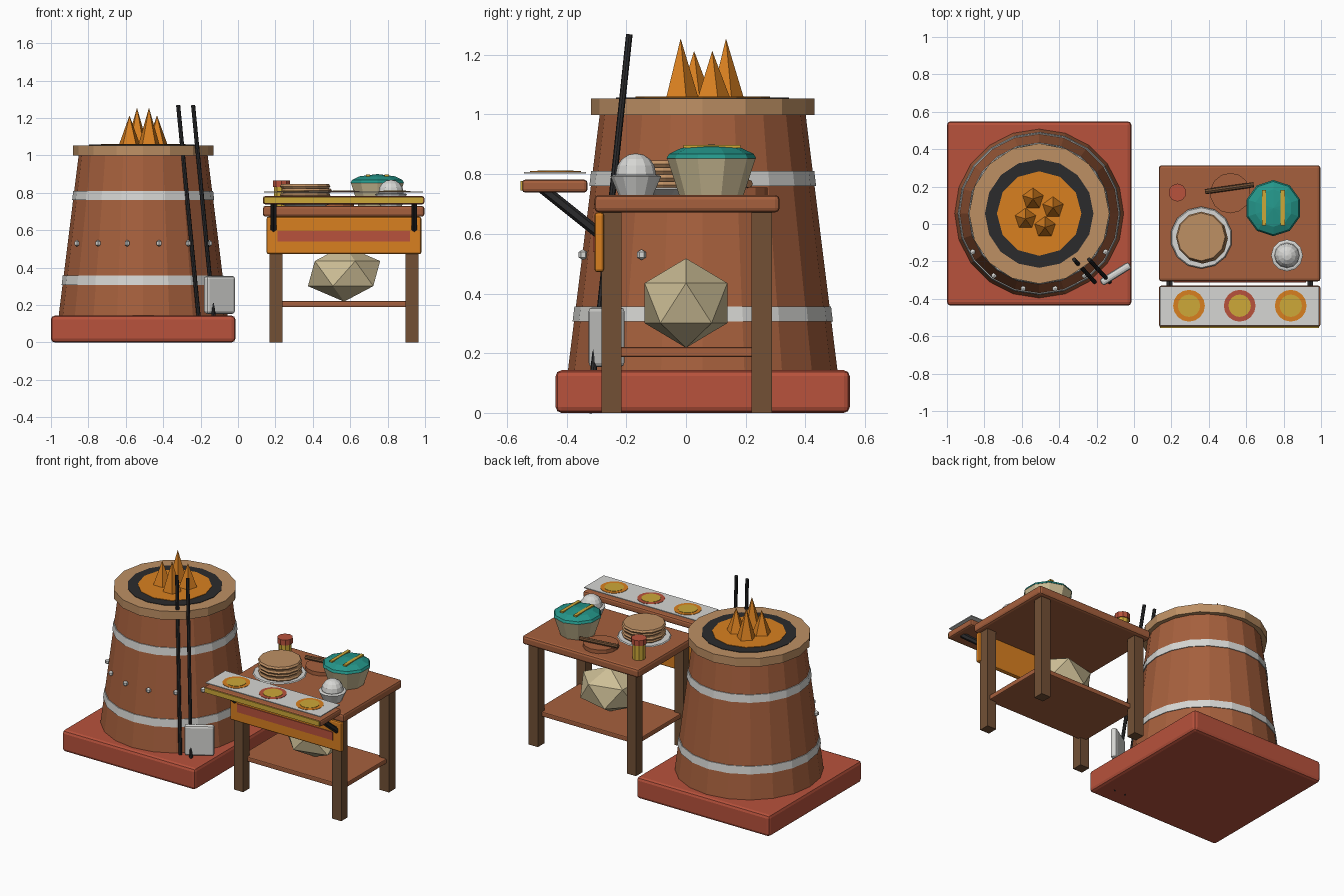
import bpy, bmesh, math
from mathutils import Vector, Matrix

if "Cube" in bpy.data.objects:
    bpy.data.objects.remove(bpy.data.objects["Cube"])


def material(name, r, g, b):
    m = bpy.data.materials.new(name)
    lin = [(c / 255 / 12.92) if c < 11 else ((c / 255 + 0.055) / 1.055) ** 2.4 for c in (r, g, b)]
    m.diffuse_color = (*lin, 1)
    m.use_nodes = True
    m.node_tree.nodes["Principled BSDF"].inputs["Base Color"].default_value = m.diffuse_color
    return m


CLAY = material("clay_brown", 166, 96, 61)
TAN = material("tan", 190, 144, 100)
RED = material("brick_red", 184, 82, 60)
WHITE = material("off_white", 214, 214, 211)
BLACK = material("black", 43, 43, 44)
ORANGE = material("orange", 217, 128, 32)
YELLOW = material("mustard", 205, 168, 56)
CREAM = material("cream", 205, 190, 150)
TEAL = material("teal", 36, 150, 138)
DARK = material("dark_wood", 114, 80, 53)


def finish(name, bm, mat, matrix):
    bmesh.ops.recalc_face_normals(bm, faces=bm.faces)
    me = bpy.data.meshes.new(name)
    bm.to_mesh(me)
    bm.free()
    me.materials.append(mat)
    ob = bpy.data.objects.new(name, me)
    ob.matrix_world = matrix
    bpy.context.collection.objects.link(ob)
    return ob


def box(name, lo, hi, mat, bevel=0.0, rot=0.0):
    """Box from its low corner to its high corner, turned about z."""
    lo, hi = Vector(lo), Vector(hi)
    bm = bmesh.new()
    bmesh.ops.create_cube(bm, size=1)
    bmesh.ops.scale(bm, vec=hi - lo, verts=bm.verts)
    if bevel:
        bmesh.ops.bevel(bm, geom=bm.edges[:], offset=bevel, segments=2, profile=0.5, affect='EDGES')
    return finish(name, bm, mat, Matrix.Translation((lo + hi) / 2) @ Matrix.Rotation(rot, 4, 'Z'))


def lathe(name, profile, mat, at=(0, 0, 0), sides=16, matrix=None):
    """Solid of revolution from (radius, z) points; open ends are capped."""
    bm = bmesh.new()
    rings = []
    for r, z in profile:
        n = sides if r > 0 else 1
        rings.append([bm.verts.new((r * math.sin(2 * math.pi * i / sides),
                                    r * math.cos(2 * math.pi * i / sides), z)) for i in range(n)])
    for a, b in zip(rings, rings[1:]):
        for i in range(sides):
            j = (i + 1) % sides
            quad = [a[i % len(a)], a[j % len(a)], b[j % len(b)], b[i % len(b)]]
            bm.faces.new(list(dict.fromkeys(quad)))
    for ring in (rings[0], rings[-1]):
        if len(ring) > 1:
            bm.faces.new(ring)
    return finish(name, bm, mat, matrix or Matrix.Translation(at))


def rod(name, p, q, r, mat, sides=8):
    p, q = Vector(p), Vector(q)
    turn = (q - p).to_track_quat('Z', 'Y').to_matrix().to_4x4()
    return lathe(name, [(r, 0), (r, (q - p).length)], mat, sides=sides,
                 matrix=Matrix.Translation(p) @ turn)


# --- Oven: plinth, tapered body, bands, rim, embers
OX, OY = -0.507, 0.056
box("oven_plinth", (-1, -0.437, 0), (-0.014, 0.549, 0.143), RED, 0.02)
lathe("oven_body", [(0.452, 0.14), (0.345, 1.0)], CLAY, (OX, OY, 0), 20)
lathe("lower_band", [(0.436, 0.307), (0.43, 0.357)], WHITE, (OX, OY, 0), 20)
lathe("upper_band", [(0.38, 0.76), (0.374, 0.81)], WHITE, (OX, OY, 0), 20)
lathe("oven_rim", [(0.375, 0.998), (0.375, 1.054)], TAN, (OX, OY, 0), 16)
lathe("soot_ring", [(0.29, 1.05), (0.29, 1.057)], BLACK, (OX, OY, 0), 16)
lathe("embers", [(0.226, 1.052), (0.226, 1.06)], ORANGE, (OX, OY, 0), 12)

# Flames
for x, y, top in ((-0.54, 0.134, 1.255), (-0.433, 0.088, 1.213),
                  (-0.58, 0.027, 1.213), (-0.476, -0.018, 1.255)):
    lathe("flame", [(0.06, 1.055), (0, top)], ORANGE, (x, y, 0), 5)

# Studs across the front
for k in range(6):
    a = math.radians(210 + 24 * k)
    lathe("stud", [(0, -0.018), (0.015, -0.009), (0.015, 0.009), (0, 0.018)], WHITE,
          (OX + 0.41 * math.cos(a), OY + 0.41 * math.sin(a), 0.53), 6)

# Skewers leaning on the oven and a scraper blade
for dx in (0, 0.08):
    rod("skewer", (-0.197 + dx, -0.325, 0.0), (-0.32 + dx, -0.19, 1.268), 0.011, BLACK)
box("scraper_blade", (-0.19, -0.287, 0.153), (-0.007, -0.246, 0.355), WHITE, 0.015, math.radians(32))

# --- Table
box("table_top", (0.133, -0.307, 0.672), (0.997, 0.314, 0.73), CLAY, 0.015)
for x in (0.203, 0.93):
    for y in (-0.25, 0.254):
        box("table_leg", (x - 0.034, y - 0.034, 0), (x + 0.034, y + 0.034, 0.675), DARK)
box("table_shelf", (0.19, -0.24, 0.188), (0.945, 0.245, 0.22), CLAY, 0.006)
box("front_panel", (0.153, -0.307, 0.472), (0.98, -0.275, 0.672), ORANGE, 0.01)
box("panel_stripe", (0.21, -0.312, 0.54), (0.92, -0.305, 0.595), RED)

# Serving ledge with braces, trim and painted plate
box("ledge", (0.133, -0.55, 0.738), (0.997, -0.33, 0.782), CLAY, 0.012)
box("ledge_trim", (0.14, -0.555, 0.745), (0.99, -0.548, 0.777), YELLOW)
box("ledge_plate", (0.14, -0.543, 0.802), (0.99, -0.335, 0.808), WHITE)
for x, ring in ((0.294, ORANGE), (0.565, RED), (0.838, ORANGE)):
    lathe("disc_ring", [(0.085, 0.806), (0.085, 0.81)], ring, (x, -0.437, 0), 16)
    lathe("disc_centre", [(0.06, 0.808), (0.06, 0.812)], YELLOW, (x, -0.437, 0), 16)
for x in (0.19, 0.942):
    rod("ledge_brace", (x, -0.29, 0.6), (x, -0.48, 0.752), 0.018, BLACK, 6)

# Flour sack on the shelf
bm = bmesh.new()
bmesh.ops.create_icosphere(bm, subdivisions=1, radius=1)
bmesh.ops.scale(bm, vec=(0.216, 0.163, 0.15), verts=bm.verts)
finish("flour_sack", bm, CREAM, Matrix.Translation((0.567, 0, 0.368)))

# --- Tableware: plate with flatbreads
lathe("plate", [(0.11, 0.73), (0.166, 0.75), (0.16, 0.756)], WHITE, (0.36, -0.073, 0), 14)
for k in range(4):
    z = 0.752 + 0.0235 * k
    s = 0.004 * (-1) ** k
    lathe("flatbread", [(0.126, z), (0.135, z + 0.012), (0.128, z + 0.0235)], TAN,
          (0.363 + s, -0.073 - s, 0), 12)

# Rolling board and pin
lathe("rolling_board", [(0.108, 0.73), (0.108, 0.755)], CLAY, (0.515, 0.165, 0), 14)
rod("rolling_pin", (0.38, 0.173, 0.768), (0.64, 0.21, 0.768), 0.014, DARK)

# Pot with lid and garnish
lathe("pot", [(0.108, 0.73), (0.149, 0.855)], CREAM, (0.745, 0.085, 0), 10)
lathe("pot_lid", [(0.15, 0.853), (0.142, 0.868), (0.1, 0.888), (0, 0.9)], TEAL, (0.745, 0.085, 0), 10)
for dx in (-0.05, 0.05):
    box("garnish_strip", (0.745 + dx - 0.011, -0.008, 0.887), (0.745 + dx + 0.011, 0.182, 0.897), YELLOW)

# Small bowl with dough ball
lathe("small_bowl", [(0.058, 0.73), (0.085, 0.793), (0.075, 0.797)], WHITE, (0.818, -0.168, 0), 12)
ball = [(0.067 * math.sin(math.pi * i / 8), -0.067 * math.cos(math.pi * i / 8)) for i in range(1, 8)]
lathe("dough_ball", [(0, -0.067)] + ball + [(0, 0.067)], WHITE, (0.818, -0.168, 0.803), 12)

# Spice jar
lathe("spice_jar", [(0.041, 0.73), (0.041, 0.832)], YELLOW, (0.232, 0.168, 0), 10)
lathe("jar_lid", [(0.048, 0.83), (0.048, 0.866)], RED, (0.232, 0.168, 0), 10)
